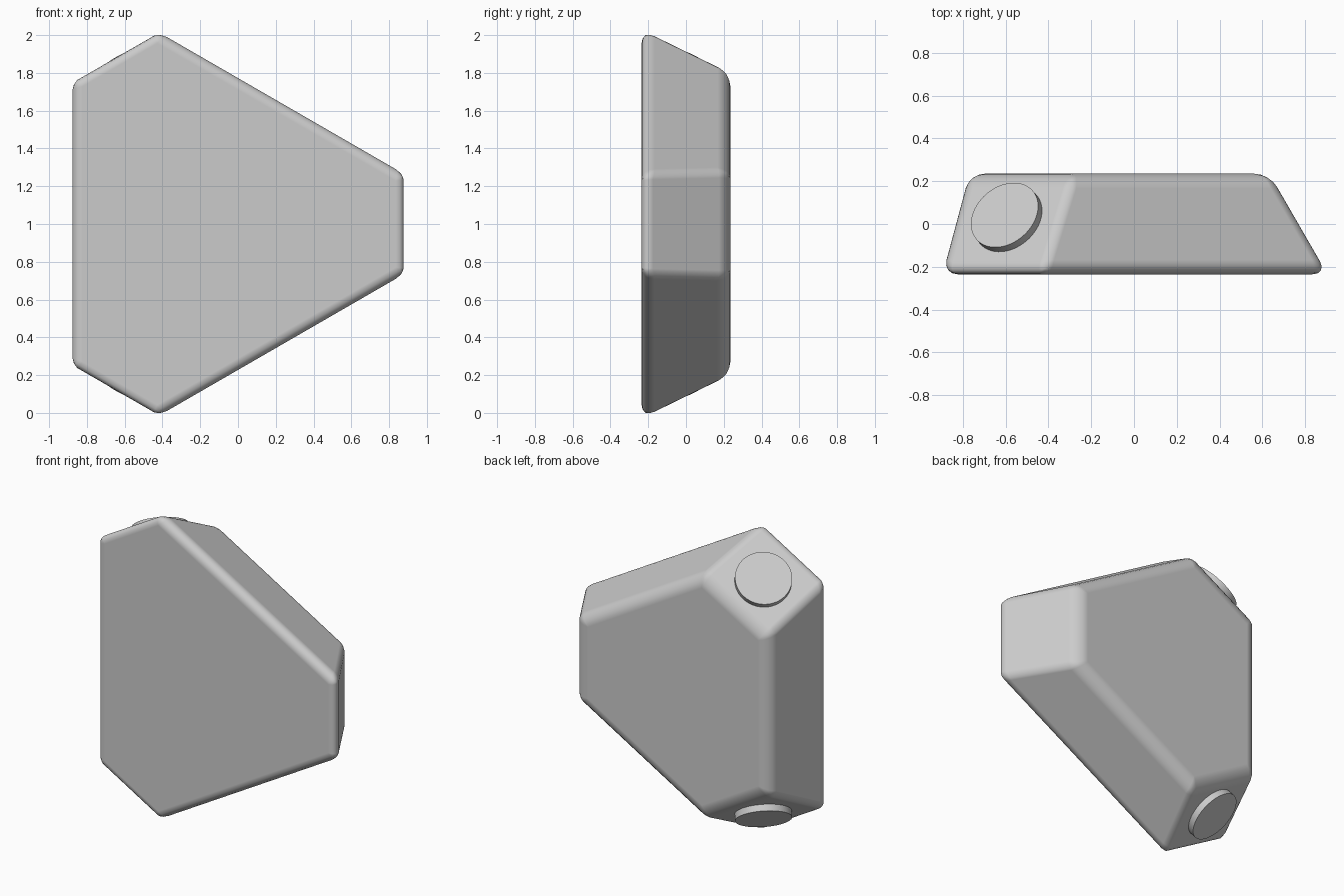
import bpy, bmesh
from math import sin, cos, tan, radians
from mathutils import Vector, Matrix

if "Cube" in bpy.data.objects:
    bpy.data.objects.remove(bpy.data.objects["Cube"])

CX, FRONT, BACK = -0.139, -0.235, 0.235
R_LONG, R_TIP = 0.755, 1.043          # distance of long sides / cut tips at the front
T_LONG, T_TIP = tan(radians(15)), tan(radians(30))


def ring(y):
    """Hexagon outline at depth y: three long sides and three cut tips, all leaning in."""
    dist = []
    for i in range(6):
        r, t = (R_LONG, T_LONG) if i % 2 else (R_TIP, T_TIP)
        dist.append(r - t * (y - FRONT))
    pts = []
    for i in range(6):
        a, b = radians(60 * i), radians(60 * (i + 1))
        p, q = dist[i], dist[(i + 1) % 6]
        d = sin(b - a)
        pts.append((CX + (p * sin(b) - q * sin(a)) / d, y, 1 + (q * cos(a) - p * cos(b)) / d))
    return pts


# Body: tapered cut triangle with rounded edges
bm = bmesh.new()
front = [bm.verts.new(p) for p in ring(FRONT)]
back = [bm.verts.new(p) for p in ring(BACK)]
bm.faces.new(front)
bm.faces.new(back[::-1])
for i in range(6):
    j = (i + 1) % 6
    bm.faces.new((front[i], back[i], back[j], front[j]))
bmesh.ops.recalc_face_normals(bm, faces=bm.faces)
weight = bm.edges.layers.float.new("bevel_weight_edge")
for e in bm.edges:
    e[weight] = 0.5 if abs(e.verts[0].co.y - e.verts[1].co.y) > 0.1 else 1.0
for f in bm.faces:
    f.smooth = True
mesh = bpy.data.meshes.new("body")
bm.to_mesh(mesh)
bm.free()
body = bpy.data.objects.new("body", mesh)
bpy.context.collection.objects.link(body)
bev = body.modifiers.new("rounded_edges", "BEVEL")
bev.limit_method = "WEIGHT"
bev.offset_type = "OFFSET"
bev.width = 0.07
bev.segments = 4
bev.harden_normals = True

# Round pegs on the upper and lower tips
for name, s in (("upper_peg", 1), ("lower_peg", -1)):
    normal = Vector((-0.433, 0.5, 0.75 * s)).normalized()
    cap = Vector((-0.605, 0.042, 1 + 0.807 * s))
    depth = 0.12
    bpy.ops.mesh.primitive_cylinder_add(vertices=64, radius=0.174, depth=depth,
                                        location=cap - normal * depth / 2,
                                        rotation=normal.to_track_quat("Z", "Y").to_euler())
    peg = bpy.context.object
    peg.name = name
    bpy.ops.object.shade_smooth_by_angle(angle=radians(40))
